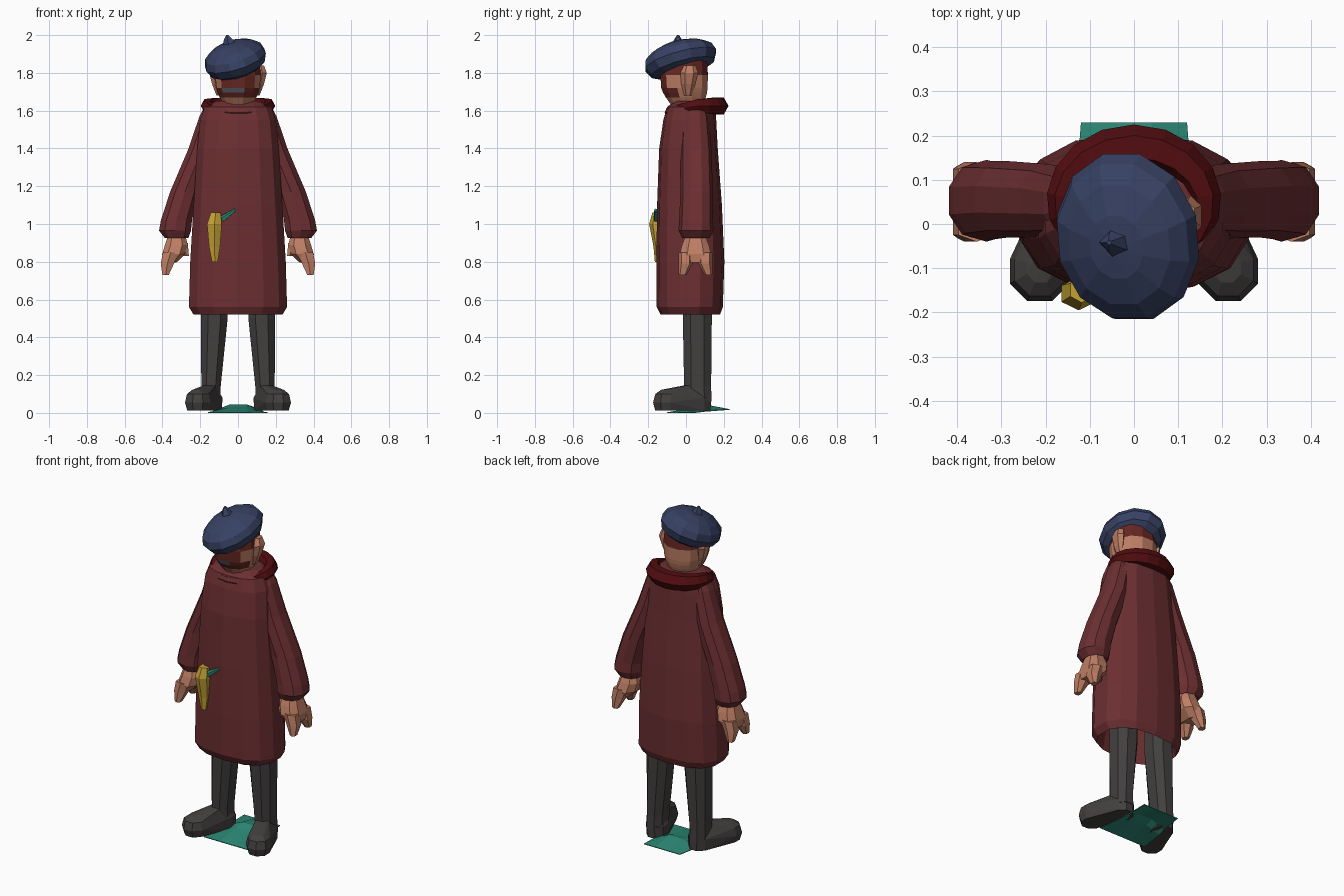
import bpy, bmesh, math
from mathutils import Matrix, Vector

if "Cube" in bpy.data.objects:
    bpy.data.objects.remove(bpy.data.objects["Cube"])


def mat(name, r, g, b):
    m = bpy.data.materials.new(name)
    m.diffuse_color = (r, g, b, 1)
    m.use_nodes = True
    m.node_tree.nodes["Principled BSDF"].inputs["Base Color"].default_value = m.diffuse_color
    return m


COAT = mat("maroon cloth", .15, .028, .031)
COLLAR = mat("dark red cloth", .085, .004, .005)
SKIN = mat("skin", .52, .21, .13)
HAIR = mat("red brown hair", .13, .02, .016)
BLUE = mat("navy felt", .038, .053, .125)
GREY = mat("charcoal", .055, .05, .049)
TEAL = mat("teal", .025, .25, .18)
YELLOW = mat("yellow", .55, .36, .035)
SLATE = mat("slate", .1, .105, .13)


def finish(name, bm, mats, rule=None):
    bmesh.ops.recalc_face_normals(bm, faces=bm.faces)
    if rule:
        for f in bm.faces:
            f.material_index = rule(f.calc_center_median())
    me = bpy.data.meshes.new(name)
    bm.to_mesh(me)
    bm.free()
    for m in mats:
        me.materials.append(m)
    ob = bpy.data.objects.new(name, me)
    bpy.context.collection.objects.link(ob)
    return ob


def skin_rings(bm, rings, closed=False, caps=True):
    rows = [[bm.verts.new(p) for p in r] for r in rings]
    n = len(rows[0])
    pairs = list(zip(rows, rows[1:])) + ([(rows[-1], rows[0])] if closed else [])
    for a, b in pairs:
        for i in range(n):
            j = (i + 1) % n
            bm.faces.new((a[i], a[j], b[j], b[i]))
    if caps and not closed:
        bm.faces.new(rows[0])
        bm.faces.new(rows[-1])


def oval(z, x0, x1, y0, y1, n, e=1.0, s=1):
    pts = []
    for i in range(n):
        t = 2 * math.pi * (i + .5) / n
        c, d = math.cos(t), math.sin(t)
        pts.append((s * ((x0 + x1) / 2 + (x1 - x0) / 2 * math.copysign(abs(c) ** e, c)),
                    (y0 + y1) / 2 + (y1 - y0) / 2 * math.copysign(abs(d) ** e, d), z))
    return pts


def loft(name, rows, mats, n=8, e=1.0, s=1, rule=None, tf=None):
    bm = bmesh.new()
    skin_rings(bm, [oval(*r, n, e, s) for r in rows])
    if tf:
        bm.transform(tf)
    return finish(name, bm, mats, rule)


# coat body, hollow at the hem
loft("coat_body", [(.72, -.2, .2, -.1, .15), (.55, -.23, .23, -.13, .17),
                   (.52, -.24, .24, -.135, .18), (.56, -.265, .265, -.155, .195),
                   (.8, -.258, .258, -.157, .203), (1.1, -.24, .24, -.153, .19),
                   (1.4, -.22, .22, -.142, .168), (1.55, -.205, .205, -.12, .16),
                   (1.62, -.18, .18, -.1, .155), (1.65, -.12, .12, -.06, .11)],
     [COAT], 14, .8)

# rolled collar: thick at the back, thin at the front
rings = []
for i in range(18):
    t = 2 * math.pi * (i + .5) / 18
    back = (math.sin(t) + 1) / 2
    w, h = .018 + .032 * back, .025 + .027 * back
    c = Vector((.163 * math.cos(t), .04 + .135 * math.sin(t), 1.59 + .035 * min(1, back * 1.8)))
    out = Vector((math.cos(t), math.sin(t), 0))
    rings.append([c + out * w * math.cos(k * math.pi / 3) + Vector((0, 0, h * math.sin(k * math.pi / 3)))
                  for k in range(6)])
bm = bmesh.new()
skin_rings(bm, rings, closed=True)
finish("collar", bm, [COLLAR, COAT], lambda c: int(c.y < -.075))

# head: hair on the face front and under the hat, slate strip at the mouth


def face_rule(c):
    if c.y < -.085 and 1.695 < c.z < 1.72 and c.x < .05:
        return 2
    if c.z > 1.80 or (c.y < -.05 and c.z > 1.66 and abs(c.x) < .1):
        return 1
    return 0


loft("head", [(1.56, -.07, .07, -.06, .08), (1.635, -.08, .08, -.085, .095),
              (1.67, -.1, .1, -.11, .108), (1.695, -.11, .11, -.125, .115),
              (1.72, -.118, .118, -.135, .118), (1.79, -.125, .125, -.14, .12),
              (1.87, -.115, .115, -.125, .115)],
     [SKIN, HAIR, SLATE], 12, .9, rule=face_rule)

# beret, tilted down to the front and one side
tilt = (Matrix.Translation((-.015, -.03, 1.872)) @ Matrix.Rotation(math.radians(-17), 4, 'Y')
        @ Matrix.Rotation(math.radians(15), 4, 'X'))
loft("beret", [(z, -.17 * r, .17 * r, -.2 * r, .2 * r) for z, r in
               ((-.07, .66), (-.05, .88), (-.005, 1), (.035, .93), (.065, .72), (.088, .38), (.094, .1))],
     [BLUE], 12, tf=tilt)
loft("beret_tip", [(1.94, -.08, .02, -.08, .0), (1.975, -.075, -.02, -.065, -.02),
                   (2.0, -.062, -.05, -.048, -.036)], [BLUE], 5)

for s, side in ((-1, "left"), (1, "right")):
    # ear
    loft(side + "_ear", [(1.68, .095, .115, -.01, .03), (1.74, .1, .14, -.025, .05),
                         (1.80, .1, .156, -.03, .065), (1.84, .1, .14, -.01, .05)], [SKIN], 6, s=s)
    # sleeve
    loft(side + "_sleeve", [(.95, .275, .375, 0, .1), (.925, .26, .39, -.02, .125),
                            (.965, .245, .422, -.04, .145), (1.02, .24, .412, -.036, .143),
                            (1.17, .2, .363, -.03, .142), (1.4, .11, .265, -.03, .135),
                            (1.57, .08, .207, -.025, .12), (1.63, .08, .175, .0, .1)],
         [COAT], 10, .9, s)
    # hand: palm, two finger groups and thumb
    loft(side + "_palm", [(.95, .28, .37, 0, .1), (.89, .262, .39, -.025, .125),
                          (.84, .275, .405, -.038, .138), (.795, .325, .4, -.02, .12)],
         [SKIN], 8, .75, s)
    for part, a, b, c, d in (("front_fingers", -.04, .035, -.04, .002),
                             ("back_fingers", .065, .14, .098, .14)):
        loft(side + "_" + part, [(.85, .31, .402, a, b), (.79, .335, .413, a, b),
                                 (.73, .365, .402, c, d)], [SKIN], 6, .75, s)
    loft(side + "_thumb", [(.9, .262, .32, .0, .08), (.83, .258, .29, .0, .045)], [SKIN], 6, s=s)
    # trouser leg
    loft(side + "_leg", [(.06, .088, .2, -.01, .14), (.14, .088, .198, -.015, .138),
                         (.5, .05, .2, -.022, .142), (.72, .05, .2, -.02, .14)], [GREY], 8, .85, s)
    # shoe: hull of a round toe and a narrower heel, toe turned out
    bm = bmesh.new()
    for cx, cy, z, r in ((.213, -.107, .012, .06), (.213, -.107, .055, .073), (.213, -.105, .1, .062),
                         (.21, -.1, .122, .035), (.14, .075, .012, .06), (.14, .075, .08, .062),
                         (.15, .02, .145, .035)):
        for p in oval(z, cx - r, cx + r, cy - r, cy + r, 8, 1, s):
            bm.verts.new(p)
    hull = bmesh.ops.convex_hull(bm, input=bm.verts)
    bmesh.ops.delete(bm, geom=[v for v in bm.verts if not v.link_faces], context='VERTS')
    finish(side + "_shoe", bm, [GREY])

# teal sheet between the feet, slightly crumpled
bm = bmesh.new()
rows = []
for y, w, zs in ((-.1, .16, (.003, .003, .003, .003)), (.05, .14, (.004, .03, .03, .004)),
                 (.1, .13, (.01, .045, .045, .01)), (.23, .12, (.02, .02, .02, .02))):
    rows.append([bm.verts.new((w * (2 * i / 3 - 1), y, zs[i])) for i in range(4)])
for a, b in zip(rows, rows[1:]):
    for i in range(3):
        bm.faces.new((a[i], a[i + 1], b[i + 1], b[i]))
sheet = finish("floor_sheet", bm, [TEAL])
mod = sheet.modifiers.new("thickness", 'SOLIDIFY')
mod.thickness = .004

# yellow fruit shape in the pocket, with a stem
loft("pocket_fruit", [(.80, -.14, -.105, -.165, -.13), (.88, -.158, -.09, -.172, -.12),
                      (1.0, -.17, -.08, -.195, -.12), (1.06, -.148, -.088, -.178, -.12)],
     [YELLOW], 6)
a, b = Vector((-.085, -.155, 1.025)), Vector((-.015, -.16, 1.075))
bm = bmesh.new()
bmesh.ops.create_cone(bm, cap_ends=True, segments=5, radius1=.018, radius2=.008, depth=(b - a).length)
bm.transform(Matrix.Translation((a + b) / 2) @ (b - a).to_track_quat('Z', 'Y').to_matrix().to_4x4())
finish("fruit_stem", bm, [TEAL])
